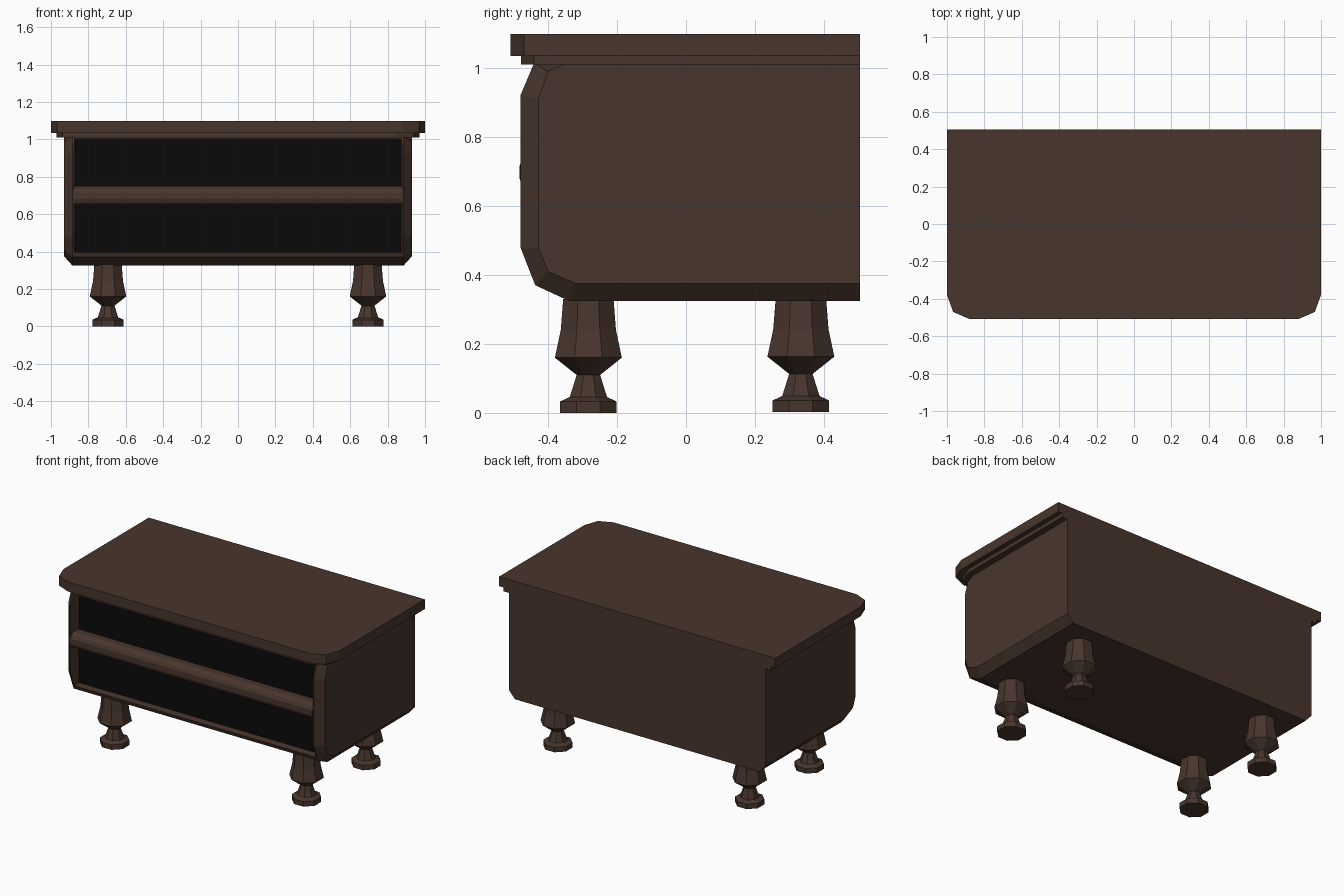
import bpy, bmesh, math

if "Cube" in bpy.data.objects:
    bpy.data.objects.remove(bpy.data.objects["Cube"])

def material(name, rgb):
    m = bpy.data.materials.new(name)
    m.diffuse_color = (*rgb, 1)
    m.use_nodes = True
    m.node_tree.nodes["Principled BSDF"].inputs["Base Color"].default_value = m.diffuse_color
    return m

wood = material("dark brown wood", (0.064, 0.036, 0.026))
black = material("black drawer front", (0.003, 0.003, 0.003))

def loft(name, rings, mat):
    """Skin a list of equal-length point rings and cap both ends."""
    bm = bmesh.new()
    loops = [[bm.verts.new(p) for p in ring] for ring in rings]
    n = len(loops[0])
    for a, b in zip(loops, loops[1:]):
        for i in range(n):
            j = (i + 1) % n
            bm.faces.new((a[i], a[j], b[j], b[i]))
    bm.faces.new(loops[0])
    bm.faces.new(loops[-1])
    bmesh.ops.recalc_face_normals(bm, faces=bm.faces)
    me = bpy.data.meshes.new(name)
    bm.to_mesh(me)
    bm.free()
    me.materials.append(mat)
    ob = bpy.data.objects.new(name, me)
    bpy.context.collection.objects.link(ob)
    return ob

def along_x(name, profile, half, mat):
    return loft(name, [[(x, y, z) for y, z in profile] for x in (-half, half)], mat)

# Top boards with clipped front corners
def board(name, hx, front, z0, z1):
    right = [(hx, 0.505), (hx, front + 0.13), (hx - 0.033, front + 0.038), (hx - 0.12, front)]
    outline = right + [(-x, y) for x, y in reversed(right)]
    return loft(name, [[(x, y, z) for x, y in outline] for z in (z0, z1)], wood)

board("table_top", 1.0, -0.508, 1.035, 1.098)
board("top_moulding", 0.97, -0.478, 1.01, 1.035)

# Cabinet body: rounded front profile, chamfered towards each side
inner = [(0.505, 1.015), (-0.35, 1.012), (-0.40, 0.99), (-0.428, 0.91),
         (-0.428, 0.48), (-0.40, 0.41), (-0.32, 0.375), (0.505, 0.375)]
outer = [(0.505, 1.02), (-0.36, 1.02), (-0.44, 1.015), (-0.48, 0.92),
         (-0.48, 0.48), (-0.437, 0.37), (-0.34, 0.325), (0.505, 0.325)]
stations = [(-0.93, inner), (-0.885, outer), (0.885, outer), (0.93, inner)]
body = loft("cabinet_body", [[(x, y, z) for y, z in p] for x, p in stations], wood)

# Cut the tapered front opening
def rect(hx, y, z0, z1):
    return [(-hx, y, z0), (hx, y, z0), (hx, y, z1), (-hx, y, z1)]

cutter = loft("opening_cutter", [rect(0.882, -0.52, 0.387, 1.008),
                                 rect(0.87, -0.40, 0.40, 1.0)], wood)
mod = body.modifiers.new("opening", 'BOOLEAN')
mod.operation = 'DIFFERENCE'
mod.solver = 'EXACT'
mod.object = cutter
bpy.context.view_layer.objects.active = body
bpy.ops.object.modifier_apply(modifier=mod.name)
bpy.data.objects.remove(cutter)

# Bulging rail between the drawers
along_x("middle_rail", [(-0.395, 0.645), (-0.45, 0.645), (-0.474, 0.66), (-0.483, 0.68),
                        (-0.483, 0.715), (-0.474, 0.735), (-0.45, 0.75), (-0.395, 0.75)],
        0.876, wood)

# Recessed black drawer fronts
for name, z0, z1 in (("lower_drawer", 0.40, 0.645), ("upper_drawer", 0.75, 1.0)):
    loft(name, [rect(0.87, -0.404, z0, z1), rect(0.87, -0.398, z0, z1)], black)

# Turned octagonal legs (half-width across flats, height)
leg = [(0.082, 0), (0.082, 0.033), (0.054, 0.046), (0.034, 0.11),
       (0.097, 0.16), (0.08, 0.24), (0.073, 0.33)]
for sx, side in ((-1, "left"), (1, "right")):
    for y, z_off, end in ((-0.283, 0, "front"), (0.333, 0.003, "back")):
        rings = []
        for w, z in leg:
            r = w / math.cos(math.pi / 8)
            rings.append([(sx * 0.695 + r * math.cos(math.pi / 8 + k * math.pi / 4),
                           y + r * math.sin(math.pi / 8 + k * math.pi / 4),
                           z + z_off) for k in range(8)])
        loft(f"{end}_{side}_leg", rings, wood)
